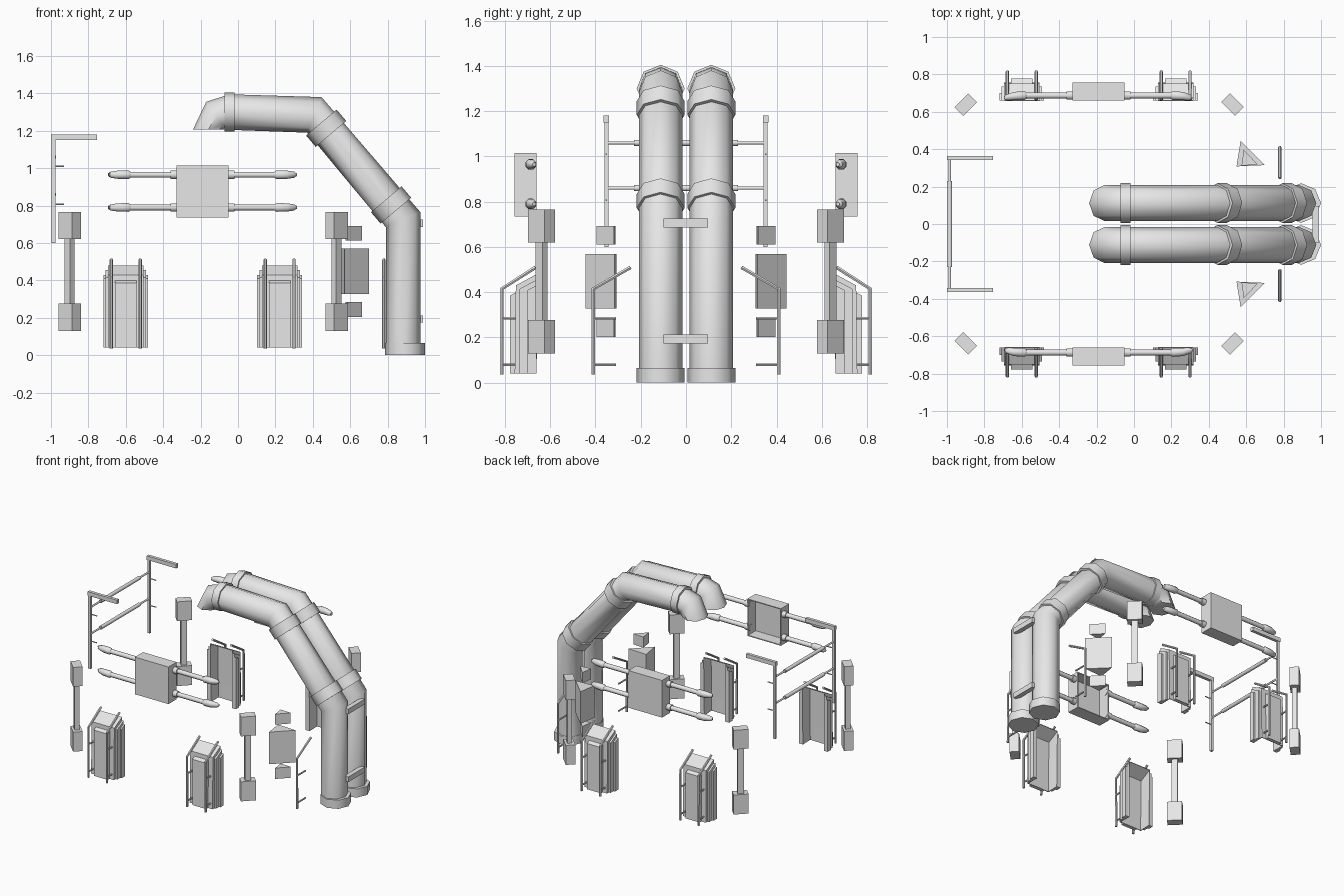
import bpy, bmesh, math
from mathutils import Vector

if "Cube" in bpy.data.objects:
    bpy.data.objects.remove(bpy.data.objects["Cube"])

grey = bpy.data.materials.new("light_grey")
grey.use_nodes = True
grey.diffuse_color = (0.8, 0.8, 0.8, 1)
grey.node_tree.nodes["Principled BSDF"].inputs["Base Color"].default_value = (0.8, 0.8, 0.8, 1)


def finish(bm, name, smooth=False):
    bmesh.ops.recalc_face_normals(bm, faces=bm.faces)
    me = bpy.data.meshes.new(name)
    bm.to_mesh(me)
    bm.free()
    me.materials.append(grey)
    ob = bpy.data.objects.new(name, me)
    bpy.context.scene.collection.objects.link(ob)
    if smooth:
        bpy.ops.object.select_all(action='DESELECT')
        ob.select_set(True)
        bpy.context.view_layer.objects.active = ob
        bpy.ops.object.shade_smooth_by_angle(angle=math.radians(50))
    return ob


def loft(bm, loops):
    """Skin a list of closed point loops and cap both ends."""
    rings = [[bm.verts.new(p) for p in loop] for loop in loops]
    n = len(rings[0])
    for a, b in zip(rings, rings[1:]):
        for i in range(n):
            j = (i + 1) % n
            bm.faces.new((a[i], a[j], b[j], b[i]))
    bm.faces.new(rings[0])
    bm.faces.new(rings[-1])


def box(name, x0, x1, y0, y1, z0, z1):
    bm = bmesh.new()
    loft(bm, [[(x0, y0, z), (x1, y0, z), (x1, y1, z), (x0, y1, z)] for z in (z0, z1)])
    return finish(bm, name)


def prism_x(bm, profile, x0, x1):
    """Extrude a (y, z) profile along x."""
    loft(bm, [[(x, y, z) for y, z in profile] for x in (x0, x1)])


def prism_z(name, profile, z0, z1):
    """Extrude an (x, y) profile along z."""
    bm = bmesh.new()
    loft(bm, [[(x, y, z) for x, y in profile] for z in (z0, z1)])
    return finish(bm, name)


def rod(bm, path, radii, sides=8):
    """Round bar through points, mitred at the bends."""
    pts = [Vector(p) for p in path]
    loops, last = [], len(pts) - 1
    for i, p in enumerate(pts):
        before = (p - pts[max(i - 1, 0)]).normalized()
        after = (pts[min(i + 1, last)] - p).normalized()
        d = (before + after).normalized()
        u = d.orthogonal().normalized() if abs(d.x) > 0.9 else Vector((1, 0, 0)).cross(d).normalized()
        v = d.cross(u)
        r = radii[i] if isinstance(radii, (list, tuple)) else radii
        loops.append([p + r * (u * math.cos(t) + v * math.sin(t))
                      for t in (math.tau * (k + .5) / sides for k in range(sides))])
    loft(bm, loops)


def pipe(name, y, ry, rings):
    """Eight-sided duct; each ring is an outer and an inner (x, z) point."""
    bm, loops = bmesh.new(), []
    for ox, oz, ix, iz in rings:
        cx, cz, hx, hz = (ox + ix) / 2, (oz + iz) / 2, (ox - ix) / 2, (oz - iz) / 2
        loops.append([(cx + hx * math.cos(t), y + ry * math.sin(t), cz + hz * math.cos(t))
                      for t in (math.tau * k / 8 for k in range(8))])
    loft(bm, loops)
    return finish(bm, name, True)


def slanted_collar(name, y, x, z, t0, t1):
    dx, dz, r = -0.646, 0.763, 0.107
    pipe(name, y, 0.106, [(x + dx * t + dz * r, z + dz * t - dx * r,
                           x + dx * t - dz * r, z + dz * t + dx * r) for t in (t0, t1)])


def handrail(bm, x, s, y_out, y_in, peg):
    """Bent grab rail with two standoff pegs."""
    rod(bm, [(x, s * y_in, .51), (x, s * y_out, .415), (x, s * y_out, .037)], .009, 6)
    for z in (.285, .08):
        rod(bm, [(x, s * y_out, z), (x, s * (y_out - peg), z)], .006, 6)


for s, side in ((-1, "right"), (1, "left")):
    # Bent ducts with collars
    y = s * .112
    pipe("duct_" + side, y, .096, [
        (.975, .005, .79, .005), (.975, .765, .79, .685), (.447, 1.38, .37, 1.19),
        (-.045, 1.395, -.045, 1.205), (-.17, 1.355, -.06, 1.208), (-.24, 1.208, -.075, 1.208)])
    pipe("duct_base_collar_" + side, y, .106, [(1, 0, .787, 0), (1, .065, .787, .065)])
    pipe("duct_mouth_collar_" + side, y, .106,
         [(-.018, 1.405, -.018, 1.197), (-.072, 1.405, -.072, 1.197)])
    slanted_collar("duct_lower_collar_" + side, y, .883, .727, .06, .14)
    slanted_collar("duct_upper_collar_" + side, y, .41, 1.286, -.135, -.055)

    # Posts with end blocks, turned to face the corners
    for x, turn in ((-.9, 1), (.527, -1)):
        a = s * turn * math.pi / 4
        u, v = Vector((math.cos(a), math.sin(a))), Vector((-math.sin(a), math.cos(a)))
        c = Vector((x, s * .638))
        for part, l, w, z0, z1 in (("block_low", .052, .033, .13, .277), ("post", .021, .017, .277, .62),
                                   ("block_high", .052, .033, .62, .765)):
            prism_z("corner_" + part, [c + u * l * i + v * w * j
                                       for i, j in ((1, 1), (-1, 1), (-1, -1), (1, -1))], z0, z1)

    # Cabinets: hollow shell open inward and below, flanges, door, rails
    for x in (-.6, .2225):
        bm = bmesh.new()
        profile = [(s * .66, .04), (s * .66, .48), (s * .752, .43), (s * .757, .04)]
        prism_x(bm, profile, x - .095, x + .095)
        bm.faces.ensure_lookup_table()
        bm.normal_update()
        opened = [f for f in bm.faces if f.calc_center_median().z < .05
                  or all(abs(abs(w.co.y) - .66) < .001 for w in f.verts)]
        bmesh.ops.recalc_face_normals(bm, faces=bm.faces)
        bmesh.ops.delete(bm, geom=opened, context='FACES')
        shell = finish(bm, "cabinet_shell")
        shell.modifiers.new("wall", 'SOLIDIFY').thickness = .008
        bm = bmesh.new()
        for e in (-1, 1):
            prism_x(bm, [(s * .66, .04), (s * .66, .455), (s * .735, .415), (s * .735, .04)],
                    x + e * .095, x + e * .108)
            prism_x(bm, [(s * .66, .04), (s * .66, .43), (s * .7, .41), (s * .7, .04)],
                    x + e * .108, x + e * .12)
        finish(bm, "cabinet_flanges")
        bm = bmesh.new()
        prism_x(bm, [(s * .75, .04), (s * .75, .40), (s * .778, .385), (s * .778, .04)], x - .058, x + .058)
        finish(bm, "cabinet_door")
        bm = bmesh.new()
        for e in (-1, 1):
            handrail(bm, x + e * .077, s, .814, .665, .06)
        finish(bm, "cabinet_rails", True)

    # Hollow panel box with four arms ending in bent tips
    bm = bmesh.new()
    loft(bm, [[(-.19 + .14 * i, s * yy, .875 + .14 * j) for i, j in ((1, 1), (-1, 1), (-1, -1), (1, -1))]
              for yy in (.66, .757)])
    bmesh.ops.recalc_face_normals(bm, faces=bm.faces)
    inner = [f for f in bm.faces if abs(f.calc_center_median().y) < .67]
    bmesh.ops.delete(bm, geom=inner, context='FACES')
    panel = finish(bm, "panel_box")
    panel.modifiers.new("wall", 'SOLIDIFY').thickness = .01
    bm = bmesh.new()
    for z in (.965, .79):
        for e in (-1, 1):
            at = lambda d, yy=.687: (-.19 + e * d, s * yy, z)
            rod(bm, [at(.13), at(.172)], .024)
            rod(bm, [at(.16), at(.39)], .017)
            rod(bm, [at(.385), at(.395), at(.45, .684), at(.49, .676), at(.502, .67)],
                [.018, .025, .024, .017, .009])
    finish(bm, "panel_arms", True)

    # Triangular cabinets
    prism_z("wedge_cabinet", [(.57, s * .444), (.70, s * .315), (.548, s * .308)], .328, .57)
    for z0, z1 in ((.203, .285), (.612, .692)):
        prism_z("wedge_block", [(.587, s * .396), (.662, s * .318), (.575, s * .312)], z0, z1)

    # Free-standing grab rails beside the ducts
    bm = bmesh.new()
    handrail(bm, .78, s, .41, .245, .1)
    finish(bm, "duct_side_rail", True)

    # Rack uprights with top arms and pegs
    box("rack_arm", -1, -.755, s * .341, s * .364, 1.15, 1.18)
    box("rack_post", -.997, -.977, s * .343, s * .361, .6, 1.15)
    bm = bmesh.new()
    for z in (1.01, .807):
        rod(bm, [(-.985, s * .352, z), (-.93, s * .352, z)], .004, 6)
    finish(bm, "rack_pegs", True)

# Rack cross bars, thicker in the middle
bm = bmesh.new()
for z in (1.06, .86):
    rod(bm, [(-.985, -.355, z), (-.985, .355, z)], .007)
    rod(bm, [(-.985, -.23, z), (-.985, .23, z)], .014)
finish(bm, "rack_cross_bars", True)

# Straps joining the two ducts
for z in (.705, .193):
    box("duct_strap", .955, .99, -.1, .097, z - .019, z + .02)
